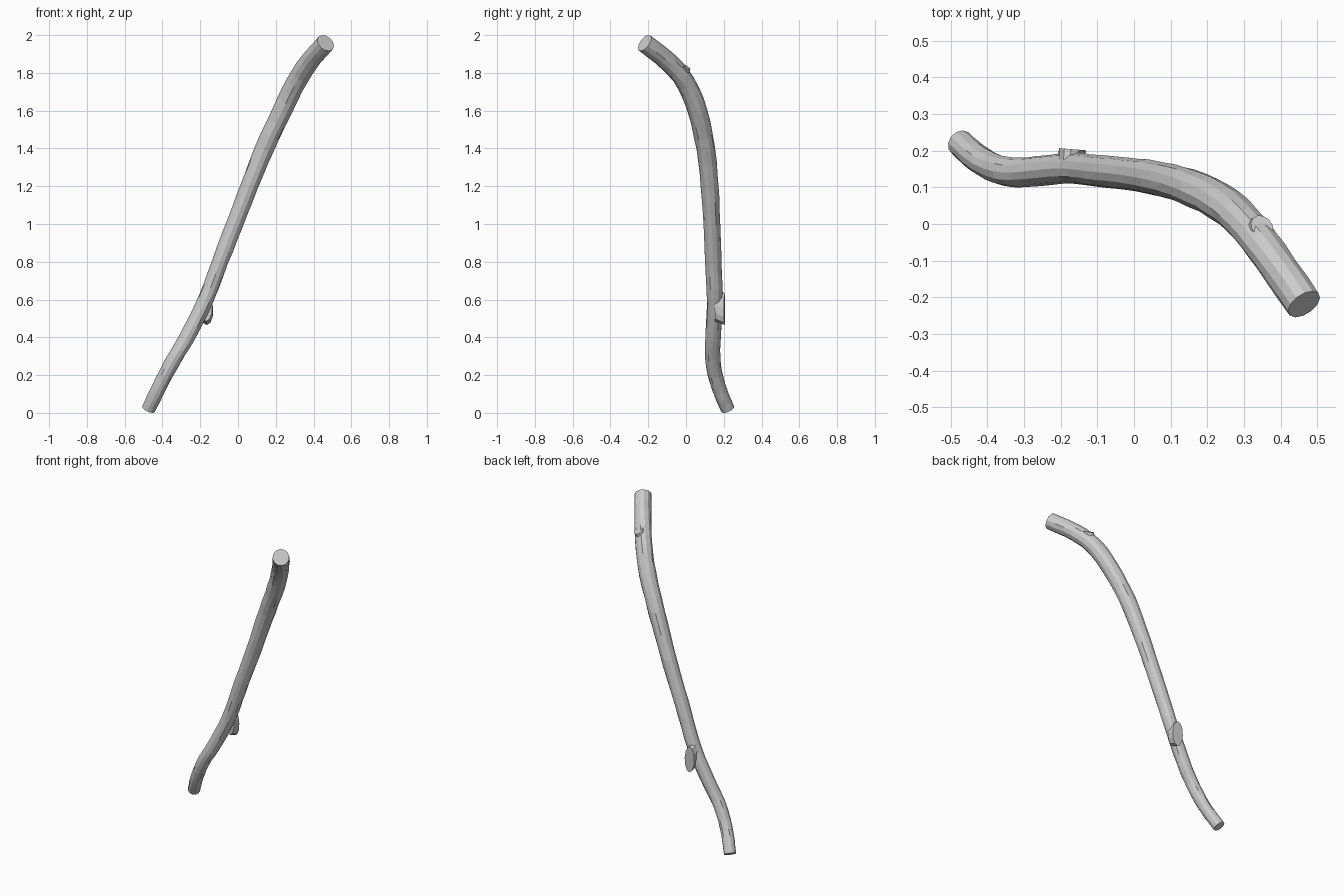
import bpy, bmesh, math, random
from mathutils import Vector

random.seed(4)
SIDES = 12
STEPS = 3

cube = bpy.data.objects.get("Cube")
if cube:
    bpy.data.objects.remove(cube, do_unlink=True)

# Single flat colour
bark = bpy.data.materials.new("pale_grey_wood")
bark.use_nodes = True
colour = (0.6, 0.6, 0.6, 1)
bark.diffuse_color = colour
bark.node_tree.nodes["Principled BSDF"].inputs["Base Color"].default_value = colour


def loft(name, rings):
    """Skin a list of equal-sized rings and cap both ends."""
    bm = bmesh.new()
    loops = [[bm.verts.new(p) for p in ring] for ring in rings]
    for a, b in zip(loops, loops[1:]):
        for i in range(len(a)):
            j = (i + 1) % len(a)
            bm.faces.new((a[i], a[j], b[j], b[i]))
    bm.faces.new(loops[0][::-1])
    bm.faces.new(loops[-1])
    bmesh.ops.recalc_face_normals(bm, faces=bm.faces)
    mesh = bpy.data.meshes.new(name)
    bm.to_mesh(mesh)
    bm.free()
    mesh.materials.append(bark)
    obj = bpy.data.objects.new(name, mesh)
    bpy.context.collection.objects.link(obj)
    return obj


def ellipse(centre, u, v, ru, rv):
    angles = [2 * math.pi * i / SIDES for i in range(SIDES)]
    return [centre + u * (ru * math.cos(a)) + v * (rv * math.sin(a)) for a in angles]


# Branch centreline: x, y, z, radius
path = [Vector(p) for p in (
    (-.474, .221, .02, .037), (-.43, .182, .11, .038), (-.385, .155, .2, .039),
    (-.33, .141, .3, .04), (-.27, .143, .4, .041), (-.17, .152, .6, .042),
    (-.095, .145, .8, .043), (-.018, .137, 1, .045), (.06, .125, 1.2, .047),
    (.14, .105, 1.4, .05), (.235, .06, 1.6, .052), (.305, 0, 1.745, .052),
    (.375, -.09, 1.855, .051), (.464, -.219, 1.958, .05))]


def smooth_path(points):
    """Catmull-Rom interpolation through the points."""
    ext = [2 * points[0] - points[1]] + points + [2 * points[-1] - points[-2]]
    out = []
    for a, b, c, d in zip(ext, ext[1:], ext[2:], ext[3:]):
        for s in range(STEPS):
            t = s / STEPS
            out.append(.5 * (2 * b + (c - a) * t + (2 * a - 5 * b + 4 * c - d) * t ** 2
                             + (3 * b - a - 3 * c + d) * t ** 3))
    return out + [points[-1]]


# Main branch: slightly uneven facets, clean sawn ends
line = smooth_path(path)
rings = []
for i, p in enumerate(line):
    before, after = line[max(i - 1, 0)], line[min(i + 1, len(line) - 1)]
    tangent = (after - before).xyz.normalized()
    u = Vector((0, 1, 0)).cross(tangent).normalized()
    v = tangent.cross(u)
    ring = ellipse(p.xyz, u, v, p.w, p.w)
    if 0 < i < len(line) - 1:
        ring = [q + (q - p.xyz) * random.uniform(-.03, .03)
                + tangent * random.uniform(-.008, .008) for q in ring]
    rings.append(ring)
loft("branch", rings)


def knot(name, root, face, normal, along, size, flare):
    """Cut-off twig: flared collar ending in a flat oval cut."""
    root, face = Vector(root), Vector(face)
    n = Vector(normal).normalized()
    v = Vector(along)
    v = (v - n * v.dot(n)).normalized()
    u = v.cross(n)
    stages = [(t, 1 + (flare - 1) * (1 - t) ** 2) for t in (0, .4, .75, 1)]
    loft(name, [ellipse(root.lerp(face, t), u, v, size[0] * k, size[1] * k)
                for t, k in stages])


knot("lower_knot", (-.172, .155, .57), (-.168, .204, .55), (.08, 1, 0),
     (-.05, 0, 1), (.037, .085), 1.0)
knot("upper_knot", (.325, -.025, 1.785), (.35, -.008, 1.836), (.25, .5, .83),
     (.38, -.6, .6), (.031, .037), 1.1)
